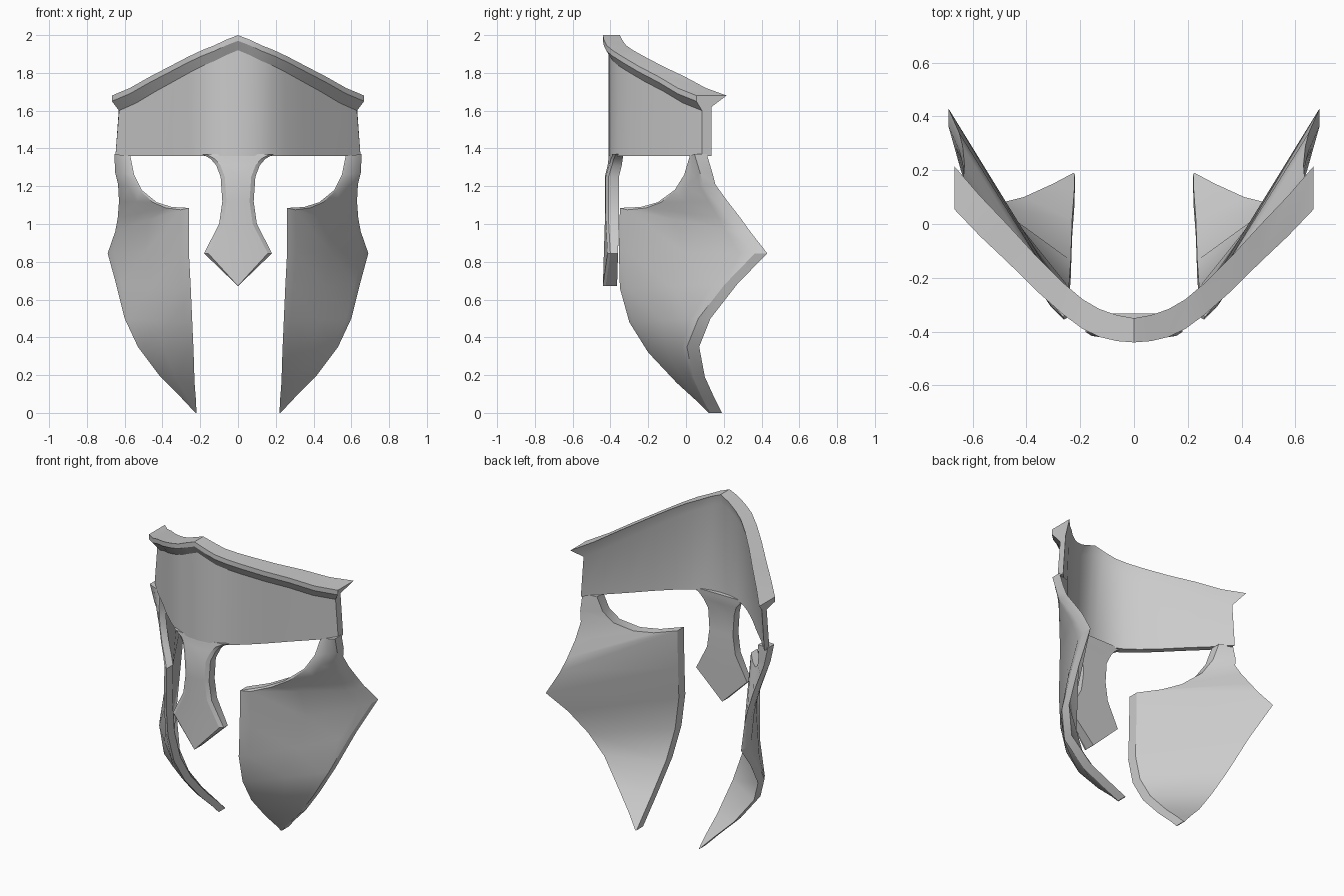
import bpy, bmesh, math
from mathutils import Vector as V

if "Cube" in bpy.data.objects:
    bpy.data.objects.remove(bpy.data.objects["Cube"])


def loft(name, loops, mirror=False):
    """Skin a list of closed cross-section loops and cap both ends."""
    bm = bmesh.new()
    rings = [[bm.verts.new(p) for p in loop] for loop in loops]
    n = len(rings[0])
    for a, b in zip(rings, rings[1:]):
        for i in range(n):
            j = (i + 1) % n
            bm.faces.new((a[i], a[j], b[j], b[i]))
    bm.faces.new(rings[0])
    bm.faces.new(rings[-1])
    bmesh.ops.remove_doubles(bm, verts=bm.verts, dist=0.0005)
    bmesh.ops.recalc_face_normals(bm, faces=bm.faces)
    me = bpy.data.meshes.new(name)
    bm.to_mesh(me)
    bm.free()
    ob = bpy.data.objects.new(name, me)
    bpy.context.collection.objects.link(ob)
    if mirror:
        ob.modifiers.new("mirror", 'MIRROR')
    bpy.ops.object.select_all(action='DESELECT')
    bpy.context.view_layer.objects.active = ob
    ob.select_set(True)
    bpy.ops.object.shade_smooth_by_angle(angle=math.radians(28))
    return ob


# brow plate with flared top rim: (x, front y, top z) along the half plan curve
half = [(0, -.41, 2.0), (.06, -.405, 1.975), (.12, -.39, 1.945), (.18, -.36, 1.92),
        (.25, -.305, 1.885), (.34, -.22, 1.835), (.44, -.115, 1.78),
        (.54, -.015, 1.72), (.63, .085, 1.68)]
plan = [(-x, y, z) for x, y, z in half[:0:-1]] + half


def brow_section(x, f, top):
    wide, rim, back = x * 1.03, x * 1.06, f + .05
    flare = back + .01 + .07 * abs(x) / .63
    return [(wide, f, 1.36), (x, f, top - .08), (rim, f - .03, top - .03),
            (rim, f - .03, top), (rim, flare, top), (x, back, top - .06),
            (wide, back, 1.36)]


loft("brow_plate", [brow_section(*p) for p in plan])

# nose guard: (half width, front y, edge z, centre z)
nose = [(.19, -.408, 1.37, 1.37), (.145, -.41, 1.345, 1.35), (.115, -.415, 1.31, 1.31),
        (.092, -.43, 1.25, 1.25), (.083, -.43, 1.12, 1.12), (.10, -.43, 1.0, 1.0),
        (.18, -.435, .845, .84), (.001, -.44, .672, .672)]


def nose_section(w, y, ze, zc):
    c = max(w - .022, 0)
    drop = .6 * w * w
    return [(-w, y + drop + .015, ze), (-c, y + drop, ze), (0, y, zc), (c, y + drop, ze),
            (w, y + drop + .015, ze), (w, y + .075, ze), (0, y + .075, zc),
            (-w, y + .075, ze)]


loft("nose_guard", [nose_section(*p) for p in nose])

# cheek guards: front edge and rear edge points from top to tip
cheek = [((.57, .02, 1.36), (.655, .11, 1.37)), ((.55, -.01, 1.26), (.65, .14, 1.27)),
         ((.51, -.06, 1.18), (.635, .155, 1.21)), ((.43, -.15, 1.115), (.63, .22, 1.12)),
         ((.35, -.24, 1.09), (.637, .29, 1.03)), ((.26, -.35, 1.085), (.65, .34, .96)),
         ((.26, -.355, .85), (.69, .43, .845)), ((.25, -.35, .66), (.645, .27, .68)),
         ((.242, -.30, .48), (.60, .13, .50)), ((.235, -.20, .32), (.53, .07, .35)),
         ((.23, -.05, .16), (.41, .10, .19)), ((.222, .06, .06), (.30, .15, .08)),
         ((.22, .12, .0), (.225, .19, .0))]


def cheek_section(front, rear):
    f, r, t = V(front), V(rear), V((0, .065, 0))
    outer_r, span = r - t, r - t - f
    bulge = V((.3, -.25, 0)) * min(.05, span.length * .06)
    return [f, f + span * .08 + bulge * .9, f + span * .5 + bulge * 1.2,
            f + span * .9 + bulge * .9, outer_r, r, f + t]


loft("cheek_guard", [cheek_section(*p) for p in cheek], mirror=True)
